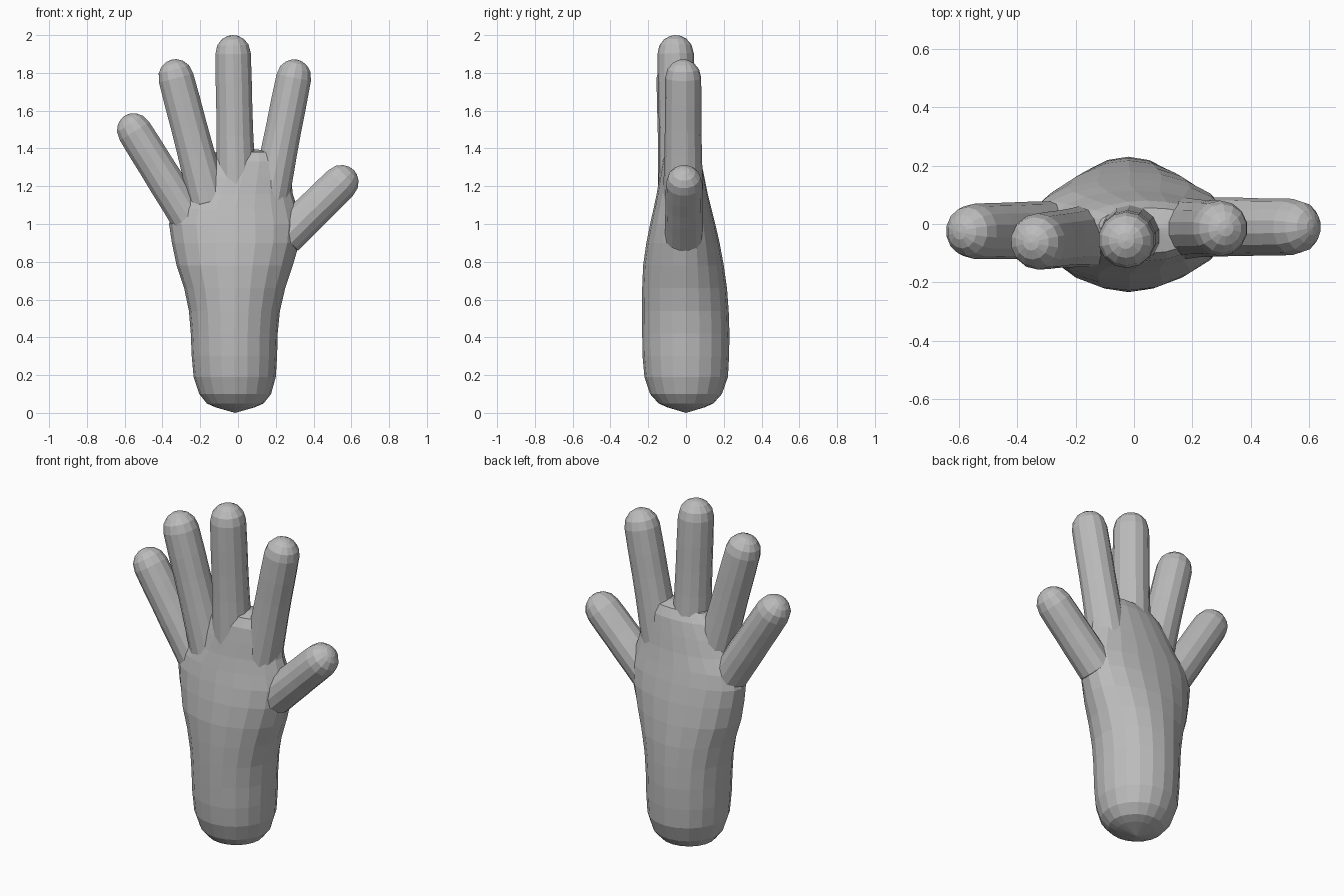
import bpy, bmesh, math
from mathutils import Vector

if "Cube" in bpy.data.objects:
    bpy.data.objects.remove(bpy.data.objects["Cube"])

skin = bpy.data.materials.new("plain grey")
skin.diffuse_color = (0.5, 0.5, 0.5, 1)
skin.use_nodes = True
skin.node_tree.nodes["Principled BSDF"].inputs["Base Color"].default_value = skin.diffuse_color


def make_object(name, bm):
    bmesh.ops.recalc_face_normals(bm, faces=bm.faces)
    mesh = bpy.data.meshes.new(name)
    bm.to_mesh(mesh)
    bm.free()
    mesh.materials.append(skin)
    obj = bpy.data.objects.new(name, mesh)
    bpy.context.collection.objects.link(obj)
    return obj


def loft(name, rings, start, end):
    """Skin closed rings of points and close both ends to a pole."""
    bm = bmesh.new()
    loops = [[bm.verts.new(p) for p in ring] for ring in rings]
    n = len(loops[0])
    for a, b in zip(loops, loops[1:]):
        for i in range(n):
            j = (i + 1) % n
            bm.faces.new((a[i], a[j], b[j], b[i]))
    for loop, pole in ((loops[0], start), (loops[-1], end)):
        v = bm.verts.new(pole)
        for i in range(n):
            bm.faces.new((loop[i], loop[(i + 1) % n], v))
    return make_object(name, bm)


# Wrist and palm: z, left, right, front, back
sections = [
    (0.03, -0.12, 0.09, -0.10, 0.10),
    (0.05, -0.165, 0.135, -0.145, 0.145),
    (0.10, -0.205, 0.175, -0.19, 0.19),
    (0.19, -0.235, 0.20, -0.22, 0.222),
    (0.30, -0.245, 0.207, -0.23, 0.228),
    (0.42, -0.25, 0.21, -0.232, 0.23),
    (0.54, -0.26, 0.222, -0.233, 0.226),
    (0.66, -0.285, 0.25, -0.232, 0.217),
    (0.78, -0.325, 0.29, -0.227, 0.20),
    (0.90, -0.35, 0.325, -0.21, 0.178),
    (1.00, -0.365, 0.335, -0.19, 0.155),
    (1.08, -0.345, 0.315, -0.172, 0.135),
    (1.16, -0.285, 0.29, -0.155, 0.115),
    (1.25, -0.235, 0.28, -0.14, 0.097),
    (1.33, -0.175, 0.265, -0.125, 0.08),
    (1.38, -0.12, 0.23, -0.10, 0.055),
]
SIDES = 20
rings = []
for z, left, right, front, back in sections:
    ring = []
    for i in range(SIDES):
        a = math.tau * i / SIDES
        c, s = math.cos(a), math.sin(a)
        depth = back if s > 0 else -front
        ring.append(((left + right) / 2 + c * (right - left) / 2, s * depth, z))
    rings.append(ring)
loft("palm_and_wrist", rings, (-0.015, 0, 0.0), (0.05, -0.02, 1.40))


def finger(name, base, tip, radius, flare, sides=14):
    """Round-ended finger; tip is the centre of the end dome."""
    base, tip = Vector(base), Vector(tip)
    axis = (tip - base).normalized()
    length = (tip - base).length
    side = Vector((0, 1, 0)).cross(axis).normalized()
    depth = axis.cross(side)
    # distance along the finger and radius there
    steps = [(0, radius * flare), (0.2 * length, radius * (1 + 0.6 * (flare - 1)))]
    steps += [(length * t, radius * k) for t, k in
              ((0.4, 1.02), (0.6, 1.0), (0.8, 1.0), (1.0, 0.98))]
    steps += [(length + radius * math.sin(a), radius * 0.98 * math.cos(a))
              for a in map(math.radians, (28, 52, 73))]
    rings = []
    for d, r in steps:
        centre = base + axis * d
        rings.append([centre + (side * math.cos(math.tau * (i + 0.5) / sides)
                                + depth * math.sin(math.tau * (i + 0.5) / sides)) * r
                      for i in range(sides)])
    loft(name, rings, base - axis * 0.03, tip + axis * radius)


finger("little_finger", (-0.26, -0.02, 1.03), (-0.548, -0.025, 1.492), 0.096, 1.03)
finger("ring_finger", (-0.155, -0.04, 1.12), (-0.328, -0.06, 1.775), 0.098, 1.10)
finger("middle_finger", (-0.01, -0.035, 1.18), (-0.026, -0.055, 1.902), 0.098, 1.12)
finger("index_finger", (0.165, -0.015, 1.12), (0.295, -0.015, 1.775), 0.097, 1.10)
finger("thumb", (0.25, -0.01, 0.93), (0.543, -0.01, 1.217), 0.098, 1.04)
